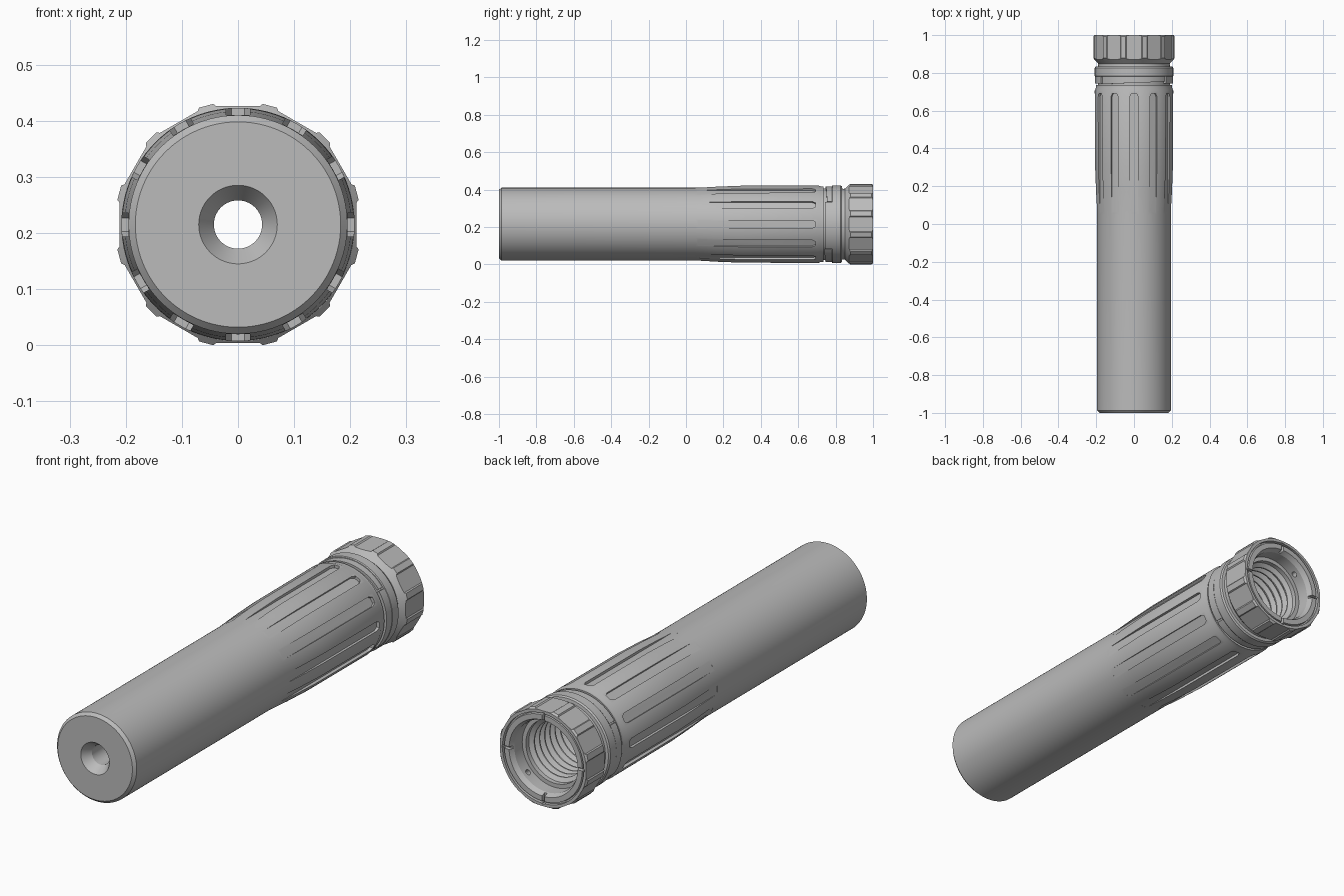
import bpy, bmesh
from math import sin, cos, pi, radians
from mathutils import Matrix, Vector

cube = bpy.data.objects.get("Cube")
if cube:
    bpy.data.objects.remove(cube, do_unlink=True)

LOBE_R = 0.2195
AXIS_Z = LOBE_R * cos(radians(11.6))   # height of the tube's centre line

metal = bpy.data.materials.new("plain grey metal")
metal.use_nodes = True
grey = (0.5, 0.5, 0.5, 1)
metal.diffuse_color = grey
metal.node_tree.nodes["Principled BSDF"].inputs["Base Color"].default_value = grey


def finish(name, bm):
    """Turn a bmesh into an object lying on the centre line."""
    bmesh.ops.recalc_face_normals(bm, faces=bm.faces)
    mesh = bpy.data.meshes.new(name)
    bm.to_mesh(mesh)
    bm.free()
    mesh.materials.append(metal)
    ob = bpy.data.objects.new(name, mesh)
    ob.location.z = AXIS_Z
    bpy.context.collection.objects.link(ob)
    return ob


def lathe(name, profile, start=0, end=360, slope=0, steps=96):
    """Spin a closed (y, radius) profile round the y axis, fully or as an arc."""
    bm = bmesh.new()
    full = end - start == 360
    rings = []
    for i in range(steps if full else steps + 1):
        t = i / steps
        a = radians(start + (end - start) * t)
        rings.append([bm.verts.new((r * cos(a), y + (slope * (t - 0.5) if k < 2 else 0), r * sin(a)))
                      for k, (y, r) in enumerate(profile)])
    n = len(profile)
    for i in range(steps):
        a, b = rings[i], rings[(i + 1) % len(rings)]
        for k in range(n):
            m = (k + 1) % n
            bm.faces.new((a[k], a[m], b[m], b[k]))
    if not full:
        bm.faces.new(rings[0])
        bm.faces.new(rings[-1])
    return finish(name, bm)


def prism(bm, points, offset, turn=0):
    """Extrude a flat outline by an offset, then turn it round the y axis."""
    verts = [bm.verts.new(p) for p in points]
    face = bm.faces.new(verts)
    out = bmesh.ops.extrude_face_region(bm, geom=[face])["geom"]
    moved = [g for g in out if isinstance(g, bmesh.types.BMVert)]
    bmesh.ops.translate(bm, verts=moved, vec=Vector(offset))
    bmesh.ops.rotate(bm, verts=verts + moved, matrix=Matrix.Rotation(turn, 3, 'Y'))


def combine(ob, cutter, operation):
    """Apply a boolean and throw the cutter away."""
    cutter.hide_render = True
    mod = ob.modifiers.new("cut", 'BOOLEAN')
    mod.object, mod.operation, mod.solver = cutter, operation, 'EXACT'
    bpy.context.view_layer.objects.active = ob
    bpy.ops.object.modifier_apply(modifier=mod.name)
    bpy.data.objects.remove(cutter, do_unlink=True)


# Main tube with chamfered front, countersunk bore and swelling grip
body = lathe("body_tube", [
    (-1, 0.07), (-1, 0.183), (-0.987, 0.195), (0.05, 0.195), (0.17, 0.202),
    (0.3, 0.207), (0.705, 0.208), (0.722, 0.202), (0.735, 0.202), (0.735, 0.15),
    (0.55, 0.15), (0.55, 0.043), (-0.96, 0.043)])

# Twelve flutes that fade out into the tube
bm = bmesh.new()
outline = [(-0.021, 0.06), (0.021, 0.06), (0.021, 0.675),
           (0.012, 0.692), (-0.012, 0.692), (-0.021, 0.675)]
for i in range(12):
    prism(bm, [(x, y, 0.195) for x, y in outline], (0, 0, 0.05), i * pi / 6)
combine(body, finish("flute_cutter", bm), 'DIFFERENCE')

# Threaded core with its raised locking ring
core = [(0.6, 0.18), (0.7, 0.191), (0.778, 0.191), (0.78, 0.205), (0.784, 0.208),
        (0.826, 0.208), (0.833, 0.203), (0.835, 0.19), (0.92, 0.18), (0.92, 0.14)]
for i in range(9):
    y = 0.9 - i * 0.036
    core += [(y, 0.14), (y - 0.012, 0.122), (y - 0.018, 0.122), (y - 0.03, 0.14)]
threaded_core = lathe("threaded_core", core + [(0.57, 0.14)])

# Sloped cam segments above and below, locking tabs on both sides
for name, a, b, y, r, slope in (
        ("upper_cam", 37, 146, 0.747, 0.202, -0.014), ("lower_cam", 217, 318, 0.747, 0.202, -0.014),
        ("left_lock_tab", -40, 35, 0.744, 0.207, 0), ("right_lock_tab", 148, 215, 0.744, 0.207, 0)):
    lathe(name, [(y, 0.185), (y, r), (0.782, r), (0.782, 0.185)], a, b, slope, 32)

# Twelve-lobed end cap: lobed bar intersected with a chamfered hollow ring
cap = lathe("end_cap", [
    (0.835, 0.16), (0.835, 0.188), (0.85, 0.19), (0.882, 0.223), (0.988, 0.223),
    (1, 0.212), (1, 0.199), (0.985, 0.199), (0.985, 0.193), (0.998, 0.191),
    (0.998, 0.168), (0.975, 0.158), (0.915, 0.158)])
bm = bmesh.new()
lobes = []
for i in range(12):
    for d, r in ((-4.6, 0.2145), (-3.4, LOBE_R), (3.4, LOBE_R), (4.6, 0.2145)):
        a = radians(15 + 30 * i + d)
        lobes.append((r * cos(a), 0.8, r * sin(a)))
prism(bm, lobes, (0, 0.3, 0))
combine(cap, finish("lobe_cutter", bm), 'INTERSECT')

# Four tool slots in the end face and four small holes in the inner wall
bm = bmesh.new()
for i in range(4):
    slot = [(-0.006, 0.98), (0.006, 0.98), (0.006, 1.02), (-0.006, 1.02)]
    prism(bm, [(x, y, 0.14) for x, y in slot], (0, 0, 0.062), i * pi / 2)
    hole = [(0.012 * cos(k * pi / 8), 0.945 + 0.012 * sin(k * pi / 8), 0.14) for k in range(16)]
    prism(bm, hole, (0, 0, 0.045), (i + 0.5) * pi / 2)
combine(cap, finish("slot_cutter", bm), 'DIFFERENCE')

# Smooth round surfaces, crisp edges
bpy.ops.object.select_all(action='DESELECT')
for ob in bpy.context.collection.objects:
    if ob.type == 'MESH' and metal.name in ob.data.materials:
        ob.select_set(True)
        bpy.context.view_layer.objects.active = ob
bpy.ops.object.shade_smooth_by_angle(angle=radians(20))
